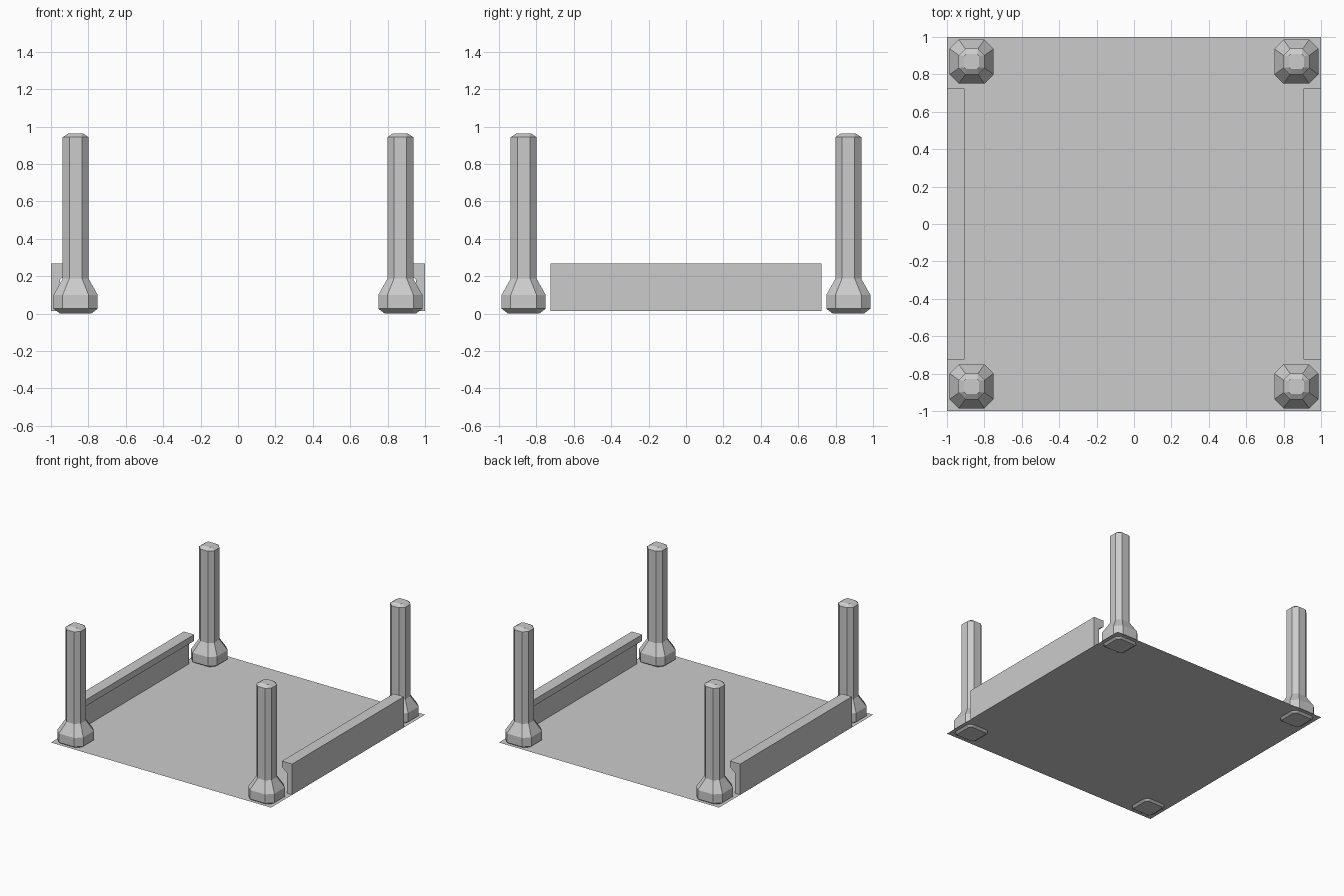
import bpy
import bmesh

cube = bpy.data.objects.get("Cube")
if cube:
    bpy.data.objects.remove(cube, do_unlink=True)

grey = bpy.data.materials.new("light_grey")
grey.use_nodes = True
GREY = (0.6, 0.6, 0.6, 1)
grey.diffuse_color = GREY
grey.node_tree.nodes["Principled BSDF"].inputs["Base Color"].default_value = GREY

FLOOR_Z = 0.014


def finish(name, bm):
    bmesh.ops.recalc_face_normals(bm, faces=bm.faces)
    mesh = bpy.data.meshes.new(name)
    bm.to_mesh(mesh)
    bm.free()
    mesh.materials.append(grey)
    obj = bpy.data.objects.new(name, mesh)
    bpy.context.collection.objects.link(obj)
    return obj


def chamfered_square(half, flat):
    """Corners of a square with cut corners; flat is half the length of a side."""
    pts = []
    for sx, sy in ((1, 1), (-1, 1), (-1, -1), (1, -1)):
        pair = [(sx * half, sy * flat), (sx * flat, sy * half)]
        pts += pair if sx * sy > 0 else pair[::-1]
    return pts


def make_post(name, x, y):
    # rings: height, half width, half length of the flat side
    rings = [(0, 0.083, 0.067), (0.026, 0.118, 0.069), (0.1, 0.118, 0.069),
             (0.187, 0.069, 0.034), (0.943, 0.069, 0.034), (0.963, 0.04, 0.03)]
    bm = bmesh.new()
    loops = [[bm.verts.new((px, py, z)) for px, py in chamfered_square(h, f)]
             for z, h, f in rings]
    for low, high in zip(loops, loops[1:]):
        for i in range(8):
            j = (i + 1) % 8
            bm.faces.new((low[i], low[j], high[j], high[i]))
    bm.faces.new(loops[0][::-1])
    bm.faces.new(loops[-1])
    finish(name, bm).location = (x, y, 0)


def make_rail(name, side):
    # wall with an inward lip along its top
    profile = [(1, FLOOR_Z), (1, 0.267), (0.907, 0.267), (0.907, 0.215),
               (0.93, 0.2), (0.953, 0.18), (0.953, FLOOR_Z)]
    bm = bmesh.new()
    end = bm.faces.new([bm.verts.new((side * x, -0.725, z)) for x, z in profile])
    out = bmesh.ops.extrude_face_region(bm, geom=[end], use_keep_orig=True)
    moved = [v for v in out["geom"] if isinstance(v, bmesh.types.BMVert)]
    bmesh.ops.translate(bm, verts=moved, vec=(0, 1.45, 0))
    finish(name, bm)


# floor sheet
bm = bmesh.new()
bmesh.ops.create_grid(bm, x_segments=1, y_segments=1, size=1)
finish("floor", bm).location.z = FLOOR_Z

# corner posts and side rails
for side, word in ((1, "left"), (-1, "right")):
    make_rail(word + "_rail", side)
    for depth, place in ((-1, "front"), (1, "back")):
        make_post(f"{place}_{word}_post", side * 0.868, depth * 0.868)
